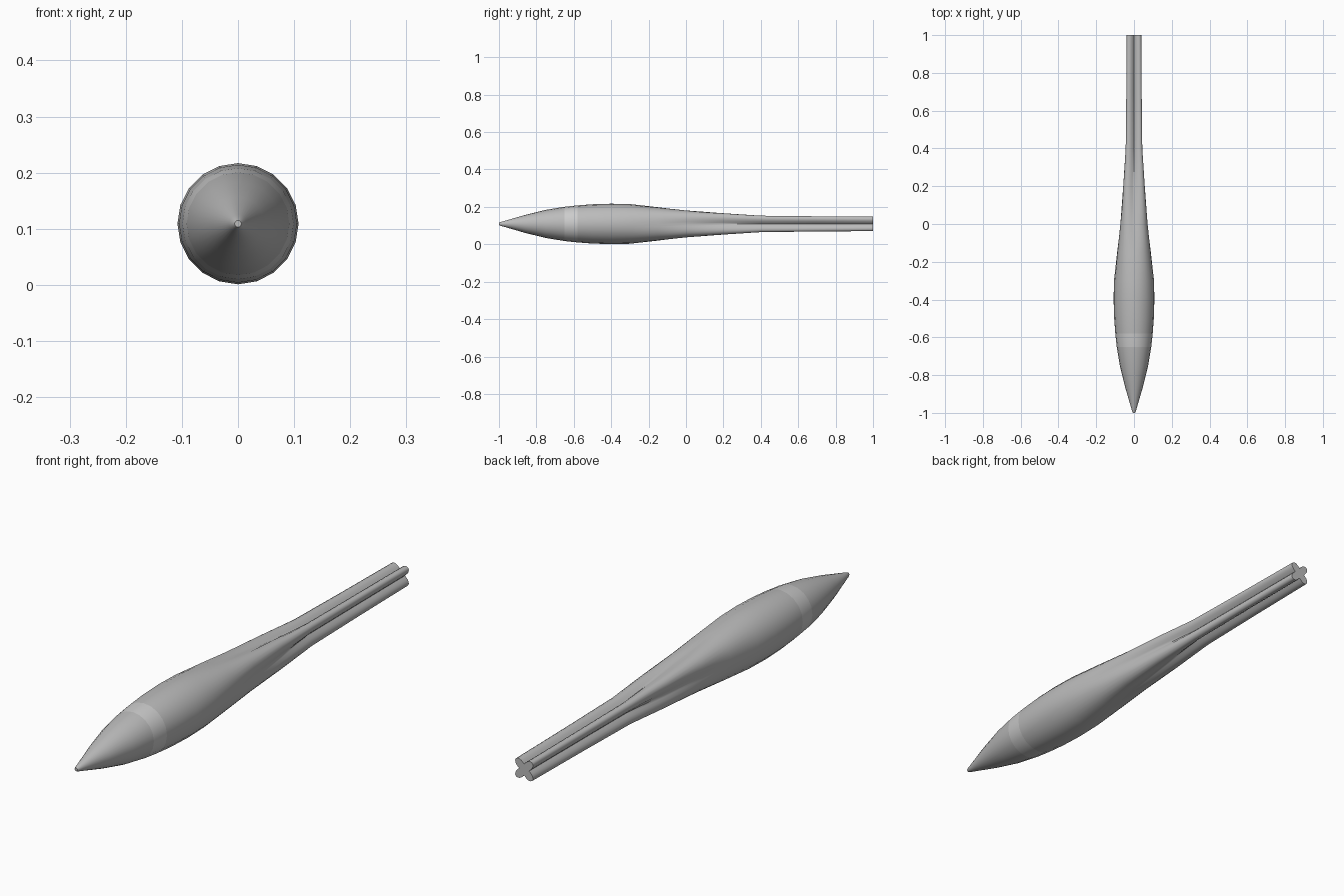
import bpy, bmesh
from math import sin, cos, pi

if "Cube" in bpy.data.objects:
    bpy.data.objects.remove(bpy.data.objects["Cube"])

CZ, SIDES = 0.109, 20


def superpoint(r, a, groove):
    # round section blending into a four-cornered section with concave sides
    c = abs(sin(2 * a)) ** 1.5
    star = r * (0.62 + (1.414 - 0.62) * c)
    rad = r * (1 - groove) + star * groove
    return rad * cos(a), rad * sin(a)


# y, half width, amount of groove
PROFILE = [(-1, .006, 0), (-.992, .010, 0), (-.97, .016, 0), (-.86, .048, 0),
           (-.75, .075, 0), (-.65, .0915, 0), (-.58, .099, 0), (-.5, .105, 0),
           (-.4, .108, 0), (-.3, .106, 0), (-.15, .092, .08), (0, .076, .22),
           (.2, .058, .55), (.4, .040, 1), (.7, .037, 1), (1, .035, 1)]

bm = bmesh.new()
rings = []
for y, r, g in PROFILE:
    ring = []
    for i in range(SIDES * (2)):
        # even points follow the 20-sided outline, odd ones sit between them
        a = 2 * pi * i / (SIDES * 2)
        x, z = superpoint(r, a, g)
        if i % 2:
            k = cos(pi / SIDES)
            k = k * (1 - g) + g
            x, z = x * k, z * k
        ring.append(bm.verts.new((x, y, CZ + z)))
    rings.append(ring)
n = SIDES * 2
for k, (a, b) in enumerate(zip(rings, rings[1:])):
    for i in range(n):
        j = (i + 1) % n
        f = bm.faces.new((a[i], a[j], b[j], b[i]))
        f.material_index = 1 if PROFILE[k][0] == -.65 else 0
bm.faces.new(rings[0])
bm.faces.new(rings[-1][::-1])
bmesh.ops.recalc_face_normals(bm, faces=bm.faces)

me = bpy.data.meshes.new("dart_body")
bm.to_mesh(me)
bm.free()
body = bpy.data.objects.new("dart_body", me)
bpy.context.collection.objects.link(body)

# main grey and the paler band
for name, v in (("body_grey", .5), ("band_grey", .58)):
    m = bpy.data.materials.new(name)
    m.diffuse_color = (v, v, v, 1)
    m.use_nodes = True
    m.node_tree.nodes["Principled BSDF"].inputs["Base Color"].default_value = m.diffuse_color
    me.materials.append(m)

bpy.context.view_layer.objects.active = body
body.select_set(True)
bpy.ops.object.shade_smooth_by_angle(angle=0.7)
